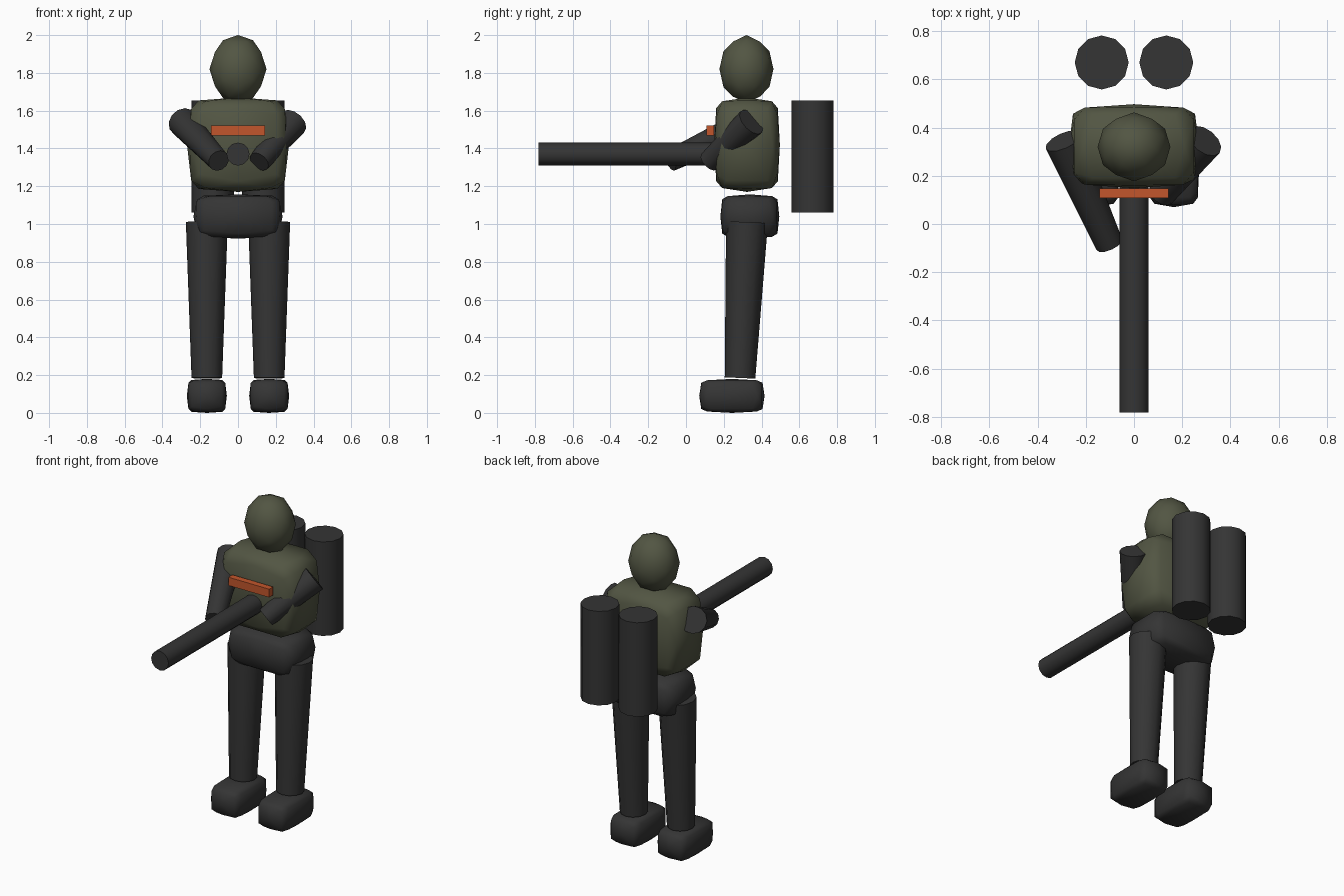
import bpy, bmesh, math
from mathutils import Vector, Matrix

if "Cube" in bpy.data.objects:
    bpy.data.objects.remove(bpy.data.objects["Cube"])


def material(name, rgb):
    m = bpy.data.materials.new(name)
    m.diffuse_color = (*rgb, 1)
    m.use_nodes = True
    m.node_tree.nodes["Principled BSDF"].inputs["Base Color"].default_value = m.diffuse_color
    return m


OLIVE = material("olive", (0.085, 0.092, 0.056))
DARK = material("charcoal", (0.035, 0.035, 0.035))
ORANGE = material("orange", (0.54, 0.093, 0.025))


def finish(bm, name, mat, smooth=True):
    bmesh.ops.recalc_face_normals(bm, faces=bm.faces)
    me = bpy.data.meshes.new(name)
    bm.to_mesh(me)
    bm.free()
    me.materials.append(mat)
    ob = bpy.data.objects.new(name, me)
    bpy.context.collection.objects.link(ob)
    if smooth:
        bpy.ops.object.select_all(action='DESELECT')
        ob.select_set(True)
        bpy.context.view_layer.objects.active = ob
        bpy.ops.object.shade_smooth_by_angle(angle=math.radians(60))
    return ob


def blob(name, center, half, mat, power=1.0):
    """Low-poly ball; a power below 1 squares it off into a soft box."""
    bm = bmesh.new()
    turn = Matrix.Rotation(-math.atan(0.5257 / 0.8507), 3, 'Y')
    bmesh.ops.create_icosphere(bm, subdivisions=2, radius=1)
    for v in bm.verts:
        p = turn @ v.co
        p = [0.0 if abs(c) < 1e-3 else math.copysign(abs(c) ** power, c) for c in p]
        v.co = [c + h * q for c, h, q in zip(center, half, p)]
    return finish(bm, name, mat)


def tube(name, start, end, r1, r2, mat, sides=12):
    """Capped, tapered cylinder between two points."""
    a, b = Vector(start), Vector(end)
    d = b - a
    bm = bmesh.new()
    mtx = Matrix.Translation((a + b) / 2) @ d.to_track_quat('Z', 'Y').to_matrix().to_4x4()
    bmesh.ops.create_cone(bm, cap_ends=True, segments=sides, radius1=r1,
                          radius2=r2, depth=d.length, matrix=mtx)
    return finish(bm, name, mat)


# Body masses
blob("head", (0, 0.32, 1.82), (0.151, 0.143, 0.18), OLIVE)
blob("torso", (0, 0.323, 1.42), (0.27, 0.174, 0.25), OLIVE, 0.4)
blob("pelvis", (0, 0.338, 1.04), (0.236, 0.156, 0.117), DARK, 0.4)

# Legs, feet and back tanks
for side, s in (("left", -1), ("right", 1)):
    tube(side + "_leg", (s * 0.165, 0.323, 1.01), (s * 0.165, 0.286, 0.185), 0.111, 0.081, DARK)
    blob(side + "_foot", (s * 0.165, 0.243, 0.09), (0.106, 0.173, 0.09), DARK, 0.4)
    tube(side + "_tank", (s * 0.134, 0.67, 1.06), (s * 0.134, 0.67, 1.655), 0.112, 0.112, DARK)

# Arms: one reaches forward, the other holds the rear of the barrel
tube("left_arm", (-0.293, 0.345, 1.54), (-0.102, -0.085, 1.335), 0.08, 0.058, DARK)
tube("right_arm", (0.293, 0.345, 1.54), (0.112, 0.122, 1.33), 0.08, 0.058, DARK)

# Barrel
tube("barrel", (0, 0.2, 1.37), (0, -0.782, 1.37), 0.061, 0.061, DARK)

# Chest plate
bm = bmesh.new()
bmesh.ops.create_cube(bm, size=1, matrix=Matrix.Translation((0, 0.128, 1.495))
                      @ Matrix.Diagonal((0.286, 0.04, 0.052, 1)))
finish(bm, "chest_plate", ORANGE, smooth=False)
